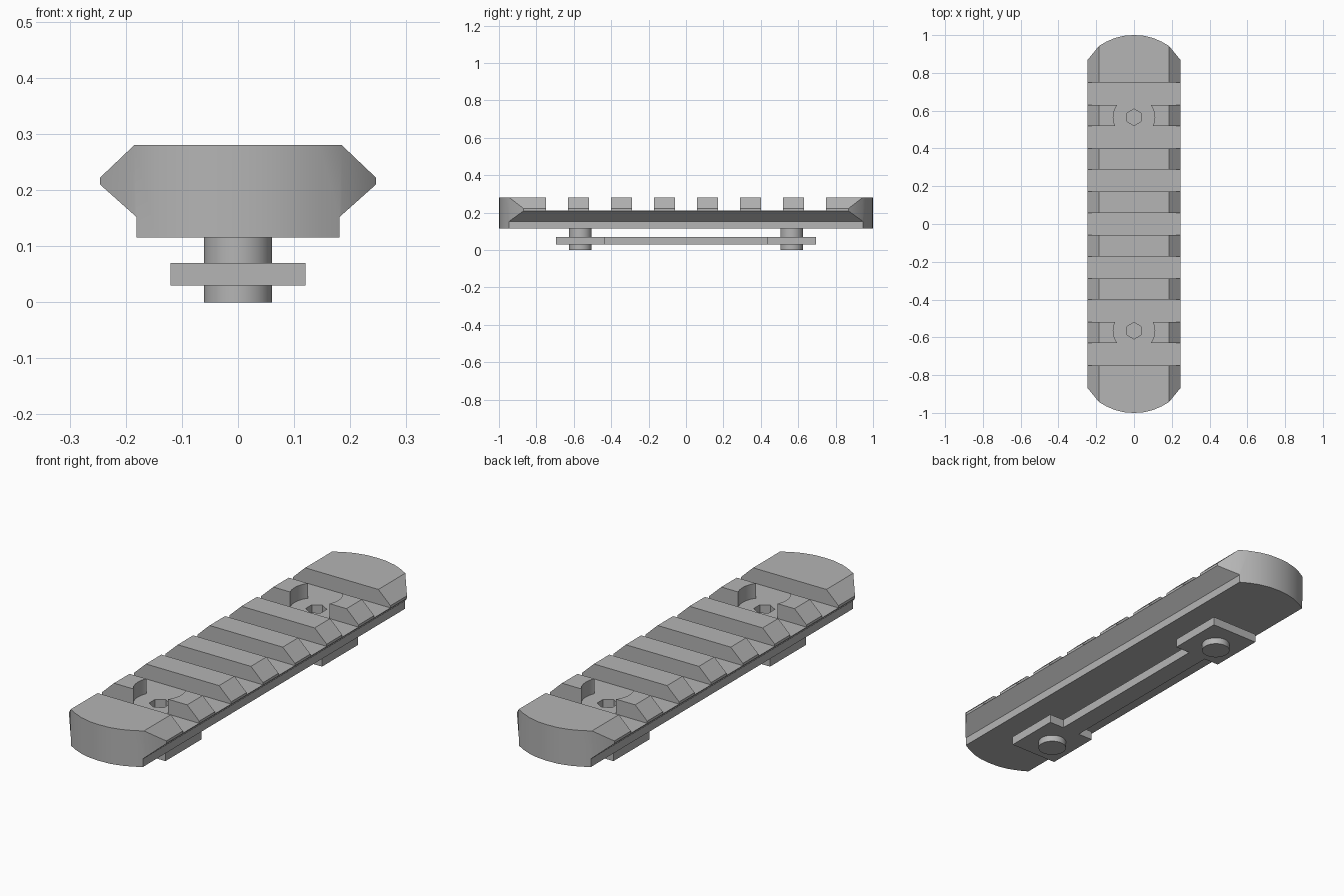
import bpy, bmesh, math
from mathutils import Matrix

cube = bpy.data.objects.get("Cube")
if cube:
    bpy.data.objects.remove(cube, do_unlink=True)

grey = bpy.data.materials.new("satin_grey")
grey.use_nodes = True
grey.diffuse_color = (0.46, 0.46, 0.46, 1)
grey.node_tree.nodes["Principled BSDF"].inputs["Base Color"].default_value = grey.diffuse_color


def prism(name, outline, low, high, axis="Z"):
    """Extrude a closed outline along Z, or an x-z outline along Y."""
    bm = bmesh.new()
    place = (lambda a, b, h: (a, b, h)) if axis == "Z" else (lambda a, b, h: (a, h, b))
    face = bm.faces.new([bm.verts.new(place(a, b, low)) for a, b in outline])
    top = bmesh.ops.extrude_face_region(bm, geom=[face])["geom"]
    bmesh.ops.translate(bm, verts=[v for v in top if isinstance(v, bmesh.types.BMVert)],
                        vec=place(0, 0, high - low))
    bmesh.ops.recalc_face_normals(bm, faces=bm.faces)
    mesh = bpy.data.meshes.new(name)
    bm.to_mesh(mesh)
    bm.free()
    mesh.materials.append(grey)
    obj = bpy.data.objects.new(name, mesh)
    bpy.context.collection.objects.link(obj)
    return obj


def ring(radius, sides, y, start=0.0):
    angles = [start + 2 * math.pi * i / sides for i in range(sides)]
    return [(radius * math.cos(a), y + radius * math.sin(a)) for a in angles]


def rect(x, y0, y1):
    return [(-x, y0), (x, y0), (x, y1), (-x, y1)]


def mirrored(half):
    return half + [(-x, v) for x, v in reversed(half)]


def activate(obj):
    bpy.ops.object.select_all(action="DESELECT")
    obj.select_set(True)
    bpy.context.view_layer.objects.active = obj


def cut(obj, cutter, operation="DIFFERENCE"):
    mod = obj.modifiers.new("cut", "BOOLEAN")
    mod.operation, mod.solver, mod.object = operation, "EXACT", cutter
    activate(obj)
    bpy.ops.object.modifier_apply(modifier=mod.name)
    bpy.data.objects.remove(cutter, do_unlink=True)


def smooth(obj):
    activate(obj)
    bpy.ops.object.shade_smooth_by_angle(angle=math.radians(29))


FLOOR, TOP, BOLT_Y = 0.212, 0.28, 0.565

# Rail body: dovetail section trimmed to rounded ends
section = mirrored([(0.181, 0.115), (0.181, 0.152), (0.246, 0.21), (0.246, 0.222), (0.185, TOP)])
rail = prism("rail", section, -1.1, 1.1, "Y")
end = [(0.265, 0.845), (0.185, 0.943), (0.145, 0.966), (0.1, 0.985), (0.05, 0.997)]
back = end + [(0, 1)] + [(-x, y) for x, y in reversed(end)]
outline = back + [(-x, -y) for x, y in back]
cut(rail, prism("end_trim", outline, -0.1, 0.5), "INTERSECT")

# Cross slots between the lugs
for middle in (0, 0.23, 0.46, 0.69):
    for side in ((1, -1) if middle else (1,)):
        y = middle * side
        cut(rail, prism("slot_cutter", rect(0.4, y - 0.059, y + 0.059), FLOOR, 0.5))

# Screw recesses with hexagonal sockets
for y in (-BOLT_Y, BOLT_Y):
    cut(rail, prism("recess_cutter", ring(0.11, 32, y), FLOOR, 0.5))
    cut(rail, prism("socket_cutter", ring(0.044, 6, y, math.pi / 2), 0.15, 0.5))
smooth(rail)

# Screw shafts
for name, y in (("front_screw", -BOLT_Y), ("back_screw", BOLT_Y)):
    smooth(prism(name, ring(0.061, 32, y), 0, 0.116))

# Clamp plate: two square pads joined by a narrow bar
half = [(0.045, 0.435), (0.12, 0.435), (0.12, 0.695)]
pads = [(x, -y) for x, y in reversed(half)] + half
prism("clamp_plate", mirrored(pads), 0.03, 0.07)
